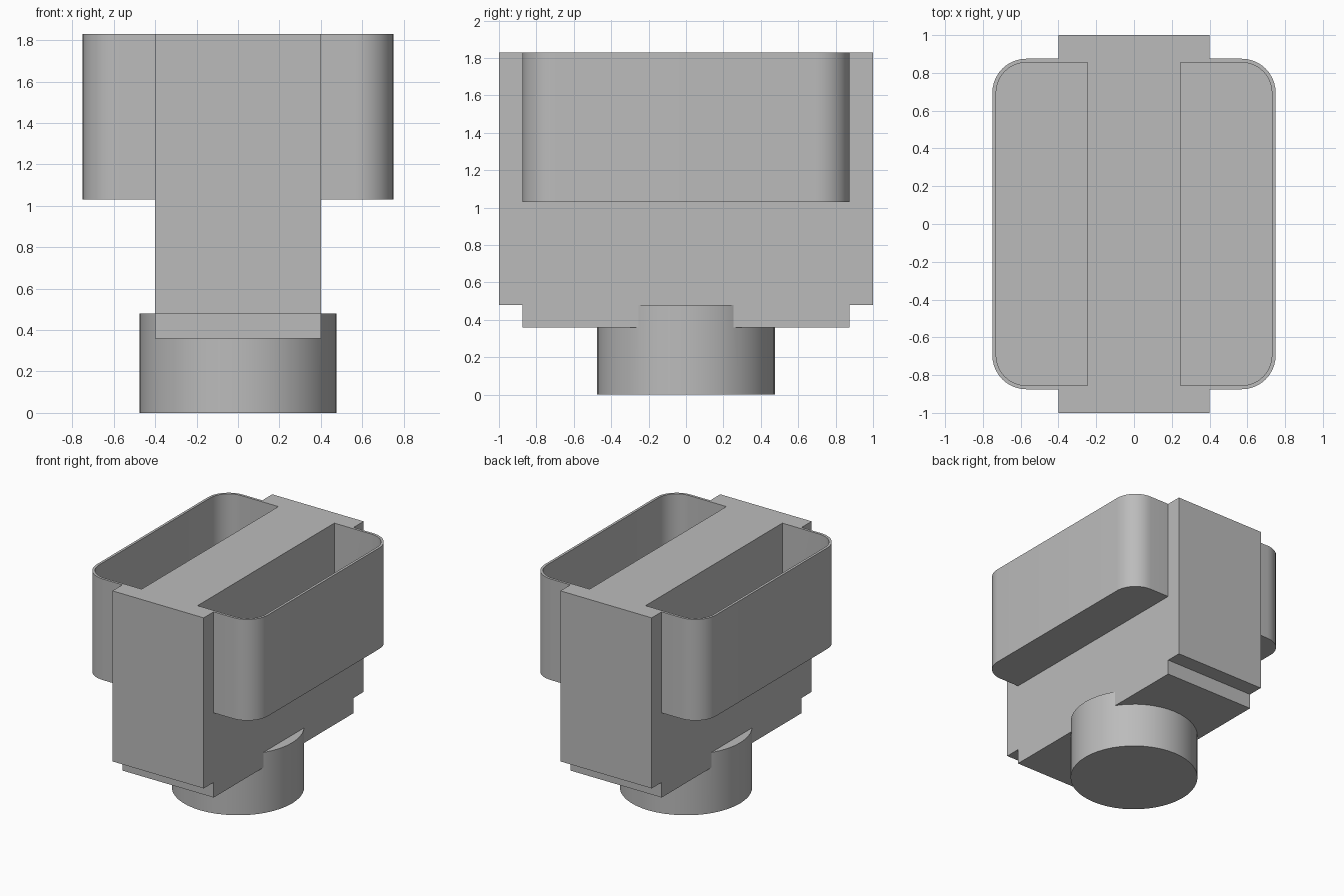
import bpy
import bmesh
from math import sin, cos, pi

cube = bpy.data.objects.get("Cube")
if cube:
    bpy.data.objects.remove(cube, do_unlink=True)

grey = bpy.data.materials.new("plain grey")
grey.use_nodes = True
COLOUR = (0.5, 0.5, 0.5, 1)
grey.diffuse_color = COLOUR
grey.node_tree.nodes["Principled BSDF"].inputs["Base Color"].default_value = COLOUR

TOP = 1.83


def prism(name, outline, z0, z1):
    """Extrude a counter-clockwise outline from z0 up to z1."""
    bm = bmesh.new()
    base = bm.faces.new([bm.verts.new((x, y, z0)) for x, y in outline])
    top = bmesh.ops.extrude_face_region(bm, geom=[base], use_keep_orig=True)
    verts = [v for v in top["geom"] if isinstance(v, bmesh.types.BMVert)]
    bmesh.ops.translate(bm, verts=verts, vec=(0, 0, z1 - z0))
    bmesh.ops.recalc_face_normals(bm, faces=bm.faces)
    mesh = bpy.data.meshes.new(name)
    bm.to_mesh(mesh)
    bm.free()
    mesh.materials.append(grey)
    obj = bpy.data.objects.new(name, mesh)
    bpy.context.collection.objects.link(obj)
    return obj


def rect(x, y):
    return [(-x, -y), (x, -y), (x, y), (-x, y)]


def arc(cx, cy, r, start, end, steps):
    return [(cx + r * cos(a), cy + r * sin(a))
            for a in (start + (end - start) * i / steps for i in range(steps + 1))]


def bin_outline(inner, outer, half, r, side):
    """Rectangle rounded at its two outer corners, on side +1 or -1."""
    right = ([(inner, -half)]
             + arc(outer - r, r - half, r, -pi / 2, 0, 10)
             + arc(outer - r, half - r, r, 0, pi / 2, 10)
             + [(inner, half)])
    return right if side > 0 else [(-x, y) for x, y in reversed(right)]


def combine(target, other, operation):
    mod = target.modifiers.new("combine", 'BOOLEAN')
    mod.object = other
    mod.operation = operation
    mod.solver = 'EXACT'
    bpy.context.view_layer.objects.active = target
    bpy.ops.object.modifier_apply(modifier=mod.name)
    bpy.data.objects.remove(other, do_unlink=True)


# Central block with its narrower bottom step
body = prism("body", rect(0.4, 1.0), 0.48, TOP)
combine(body, prism("bottom_step", rect(0.4, 0.875), 0.36, 1.0), 'UNION')

# Round foot
foot = arc(0, 0, 0.475, 0, 2 * pi, 48)[:-1]
combine(body, prism("foot", foot, 0, 0.48), 'UNION')

# Side bins, then their open pockets, which reach into the block
for side in (1, -1):
    combine(body, prism("bin", bin_outline(0.3, 0.75, 0.875, 0.18, side), 1.03, TOP), 'UNION')
for side in (1, -1):
    combine(body, prism("pocket", bin_outline(0.245, 0.73, 0.855, 0.16, side), 1.05, 2.0), 'DIFFERENCE')

bpy.ops.object.select_all(action='DESELECT')
body.select_set(True)
bpy.context.view_layer.objects.active = body
bpy.ops.object.shade_smooth_by_angle(angle=pi / 6)
